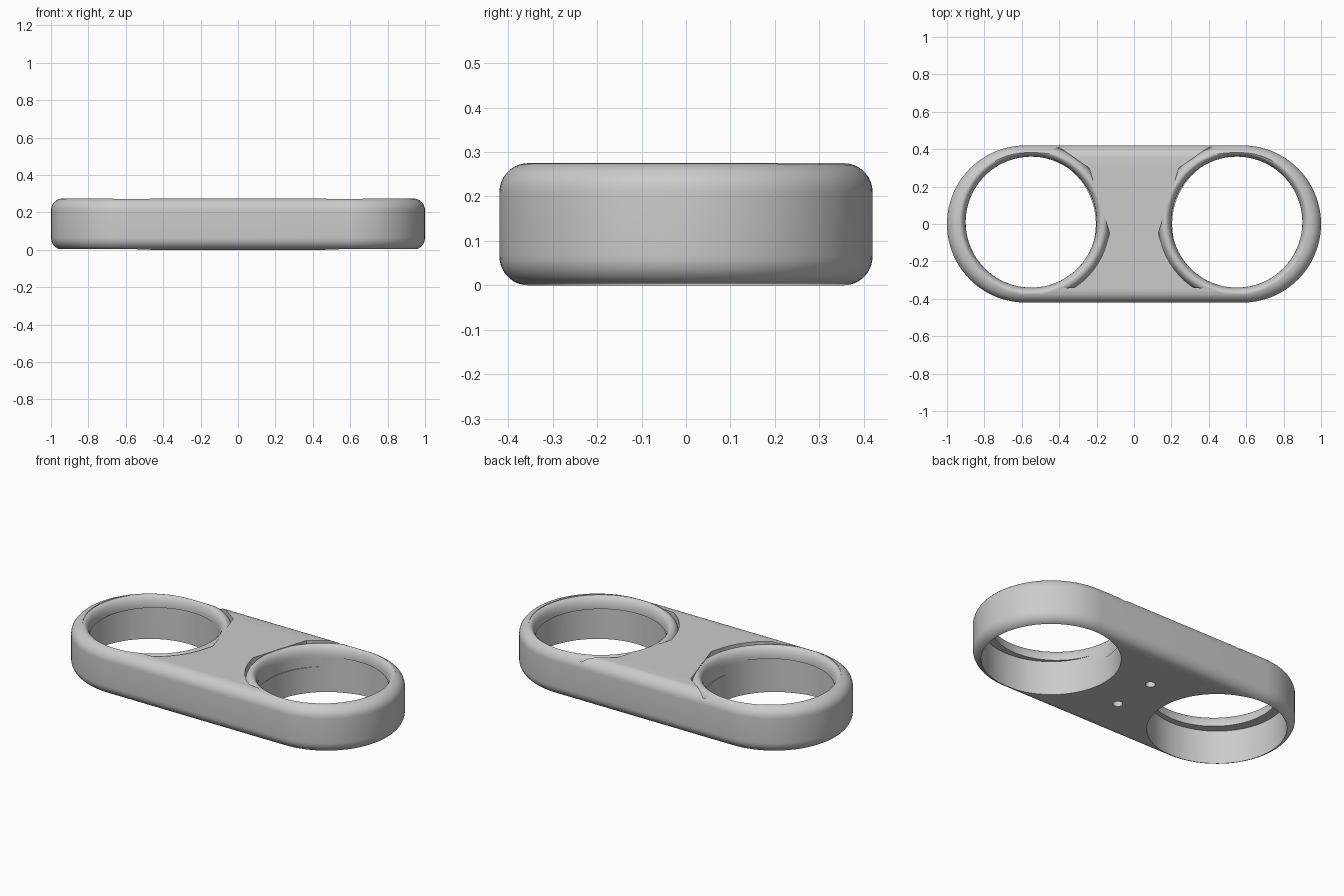
import bpy, bmesh
from math import sin, cos, pi, radians

cube = bpy.data.objects.get("Cube")
if cube:
    bpy.data.objects.remove(cube, do_unlink=True)

grey = bpy.data.materials.new("matte grey")
grey.use_nodes = True
color = (0.6, 0.6, 0.6, 1)
grey.diffuse_color = color
grey.node_tree.nodes["Principled BSDF"].inputs["Base Color"].default_value = color

TOP, END, WIDE, ROUND = 0.275, 0.58, 0.42, 0.065


def loft(name, rings):
    """Closed solid through a stack of equal-length horizontal rings."""
    bm = bmesh.new()
    loops = [[bm.verts.new(p) for p in ring] for ring in rings]
    for low, high in zip(loops, loops[1:]):
        for i in range(len(low)):
            j = (i + 1) % len(low)
            bm.faces.new((low[i], low[j], high[j], high[i]))
    bm.faces.new(loops[0][::-1])
    bm.faces.new(loops[-1])
    bmesh.ops.recalc_face_normals(bm, faces=bm.faces)
    mesh = bpy.data.meshes.new(name)
    bm.to_mesh(mesh)
    bm.free()
    mesh.materials.append(grey)
    obj = bpy.data.objects.new(name, mesh)
    bpy.context.collection.objects.link(obj)
    return obj


def lathe(name, profile, x, y, steps=96):
    return loft(name, [[(x + r * cos(2 * pi * i / steps), y + r * sin(2 * pi * i / steps), z)
                        for i in range(steps)] for r, z in profile])


def stadium(r, z, steps=48):
    ring = []
    for side, start in ((1, -pi / 2), (-1, pi / 2)):
        for i in range(steps + 1):
            a = start + pi * i / steps
            ring.append((side * END + r * cos(a), r * sin(a), z))
    return ring


def cut(target, cutter):
    mod = target.modifiers.new("cut", "BOOLEAN")
    mod.operation, mod.solver, mod.object = "DIFFERENCE", "EXACT", cutter
    cutter.hide_render = True
    cutter.hide_viewport = True
    helpers.append(cutter)


helpers = []

# Rounded long body
quarter = [radians(a) for a in range(0, 91, 10)]
inner = WIDE - ROUND
body = loft("holder_body",
            [stadium(inner + ROUND * sin(a), ROUND - ROUND * cos(a)) for a in quarter]
            + [stadium(inner + ROUND * cos(a), TOP - ROUND + ROUND * sin(a)) for a in quarter])

for side in (1, -1):
    x, y = side * 0.55, 0.01
    # Recess around the rim, faceted toward the middle and one side
    angles = [(0.427, 111), (0.424, 137), (0.424, 188)]
    angles += [(0.42, a) for a in range(194, 242, 6)]
    angles += [(0.388, a) for a in range(246, 460, 5)]
    outline = [(x + side * r * cos(radians(a)), y + r * sin(radians(a))) for r, a in angles]
    recess = loft("rim_recess", [[(px, py, z) for px, py in outline] for z in (0.212, 0.32)])
    # Convex rim kept inside the recess
    crest = [(0.385 + 0.036 * cos(a), 0.21 + 0.062 * sin(a)) for a in quarter]
    cut(recess, lathe("rim_keep", [(0.421, 0.1)] + crest, x, y))
    cut(body, recess)
    # Upper opening with a rounded mouth
    mouth = [(0.385 - 0.035 * cos(a), 0.21 + 0.063 * sin(a)) for a in quarter]
    cut(body, lathe("upper_opening", [(0.35, 0.15)] + mouth + [(0.385, 0.4)], x, y))
    # Wider lower socket, leaving a thin lip above
    cut(body, lathe("lower_socket", [(0.376, -0.1), (0.376, 0.204)], side * END, 0))
    # Blind screw hole underneath
    cut(body, lathe("screw_hole", [(0.027, -0.1), (0.027, 0.12)], 0, side * 0.136, 32))

# Bake the cuts and smooth the result
deps = bpy.context.evaluated_depsgraph_get()
baked = bpy.data.meshes.new_from_object(body.evaluated_get(deps))
body.modifiers.clear()
body.data = baked
for helper in helpers:
    bpy.data.objects.remove(helper, do_unlink=True)
bpy.ops.object.select_all(action="DESELECT")
body.select_set(True)
bpy.context.view_layer.objects.active = body
bpy.ops.object.shade_smooth_by_angle(angle=radians(30))
